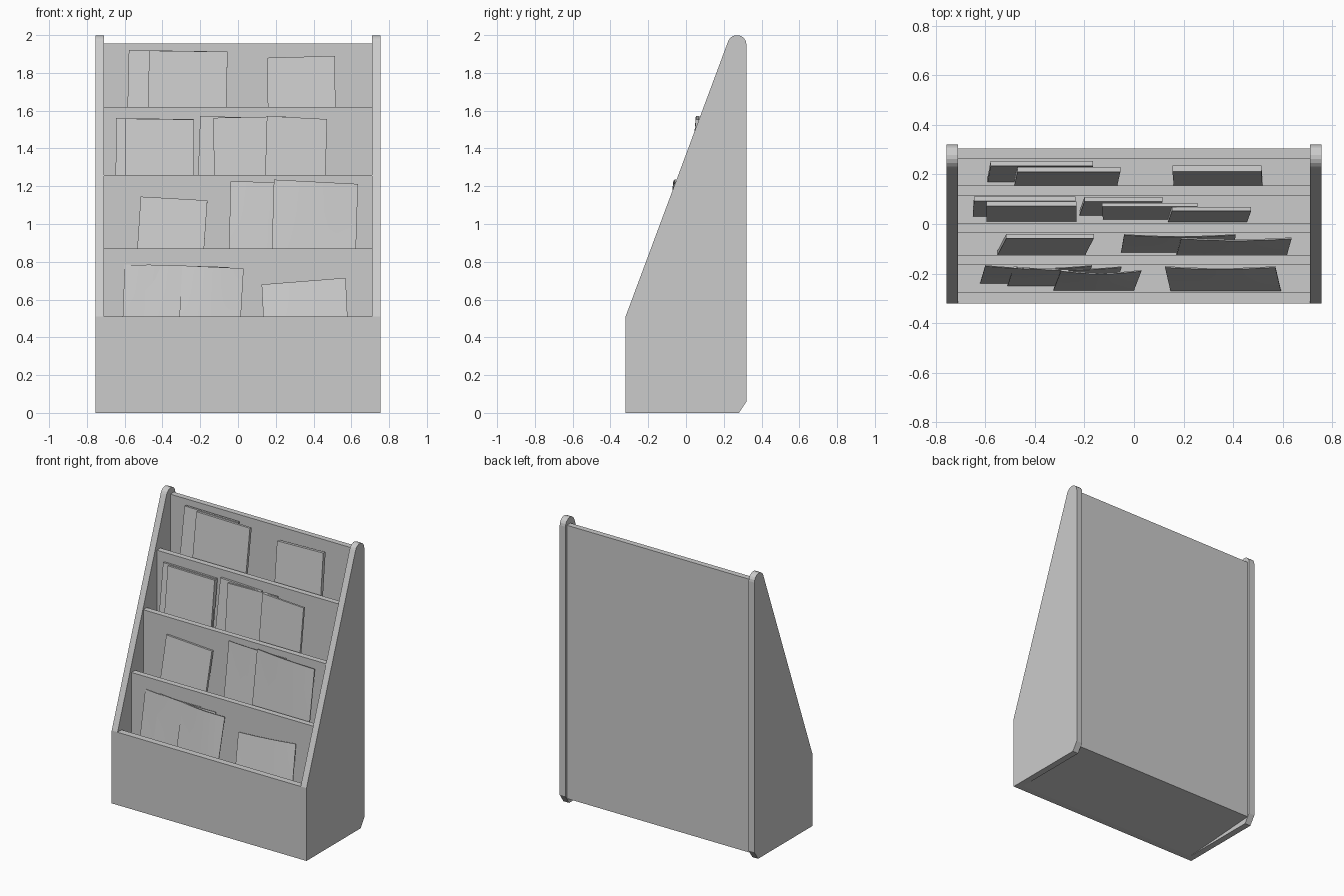
import bpy, bmesh, math

cube = bpy.data.objects.get("Cube")
if cube:
    bpy.data.objects.remove(cube, do_unlink=True)

grey = bpy.data.materials.new("plain grey")
grey.use_nodes = True
grey.diffuse_color = (0.6, 0.6, 0.6, 1)
grey.node_tree.nodes["Principled BSDF"].inputs["Base Color"].default_value = (0.6, 0.6, 0.6, 1)

INNER, OUTER = 0.71, 0.755


def add_object(name, bm):
    mesh = bpy.data.meshes.new(name)
    bm.to_mesh(mesh)
    bm.free()
    mesh.materials.append(grey)
    obj = bpy.data.objects.new(name, mesh)
    bpy.context.collection.objects.link(obj)
    return obj


def extrude_x(name, profile, x0, x1):
    """Solid made from a (y, z) profile swept from x0 to x1."""
    bm = bmesh.new()
    face = bm.faces.new([bm.verts.new((x0, y, z)) for y, z in profile])
    swept = bmesh.ops.extrude_face_region(bm, geom=[face])["geom"]
    verts = [v for v in swept if isinstance(v, bmesh.types.BMVert)]
    bmesh.ops.translate(bm, verts=verts, vec=(x1 - x0, 0, 0))
    bmesh.ops.recalc_face_normals(bm, faces=bm.faces)
    return add_object(name, bm)


def board(name, y0, y1, z0, z1):
    return extrude_x(name, [(y0, z0), (y1, z0), (y1, z1), (y0, z1)], -INNER, INNER)


def booklet(name, floor, left, right, z_left, z_right, lean, y_low, y_top, thick, bow=0):
    """Leaning booklet: top corners given, bottom shifted sideways by lean, optional bow."""
    bm = bmesh.new()
    cols = 8 if bow else 1
    rows = 4 if bow else 1
    grid = []
    for j in range(rows + 1):
        v = j / rows
        line = []
        for i in range(cols + 1):
            u = i / cols
            x = left + (right - left) * u + lean * (1 - v)
            top = z_left + (z_right - z_left) * u
            z = floor + (top - floor) * v
            y = y_low + (y_top - y_low) * v + bow * math.sin(math.pi * u) * v
            line.append(bm.verts.new((x, y, z)))
        grid.append(line)
    for a, b in zip(grid, grid[1:]):
        for i in range(cols):
            bm.faces.new((a[i], a[i + 1], b[i + 1], b[i]))
    obj = add_object(name, bm)
    solid = obj.modifiers.new("thickness", "SOLIDIFY")
    solid.thickness = thick
    solid.offset = -1
    if bow:
        for p in obj.data.polygons:
            p.use_smooth = True
        bpy.context.view_layer.objects.active = obj
        obj.select_set(True)
        bpy.ops.object.modifier_apply(modifier=solid.name)
        bpy.ops.object.shade_smooth_by_angle(angle=math.radians(35))
        obj.select_set(False)
    return obj


# Side panels with rounded top and clipped rear foot
side = [(-0.32, 0), (0.28, 0), (0.32, 0.06)]
for k in range(9):
    a = math.radians(20 * k)
    side.append((0.27 + 0.05 * math.cos(a), 1.95 + 0.05 * math.sin(a)))
side.append((-0.32, 0.51))
extrude_x("left_side", side, INNER, OUTER)
extrude_x("right_side", side, -OUTER, -INNER)

# Back, front and base
board("back_panel", 0.265, 0.305, 0.04, 1.955)
board("front_panel", -0.32, -0.275, 0, 0.51)
extrude_x("base", [(-0.275, 0), (0.305, 0.04), (0.265, 0.08), (-0.275, 0.04)], -INNER, INNER)

# Stepped dividers, each with a pocket floor behind it
fronts = [-0.32, -0.165, -0.035, 0.115, 0.265]
lips = [0.51, 0.87, 1.26, 1.62]
floors = [0.25, 0.62, 1.03, 1.4]
for n in range(4):
    if n:
        board(f"divider_{n}", fronts[n], fronts[n] + 0.04, 0.06, lips[n])
    board(f"pocket_floor_{n + 1}", fronts[n] + 0.04, fronts[n + 1], floors[n] - 0.04, floors[n])

# Booklets per pocket: left, right, z_left, z_right, lean, y_low, y_top, thickness, bow
pockets = [
    [(-0.6, -0.17, 0.785, 0.775, -0.02, -0.24, -0.17, 0.004, -0.012),
     (-0.485, -0.05, 0.785, 0.772, -0.025, -0.25, -0.175, 0.004, -0.012),
     (-0.295, 0.03, 0.78, 0.765, -0.03, -0.268, -0.19, 0.005, -0.012),
     (0.125, 0.57, 0.68, 0.715, 0.022, -0.27, -0.175, 0.005, -0.008)],
    [(-0.515, -0.162, 1.145, 1.125, -0.035, -0.125, -0.058, 0.018),
     (-0.04, 0.41, 1.225, 1.22, -0.012, -0.115, -0.045, 0.004, -0.008),
     (0.19, 0.635, 1.235, 1.212, -0.018, -0.124, -0.06, 0.006, -0.008)],
    [(-0.645, -0.235, 1.56, 1.555, -0.005, 0.03, 0.092, 0.018),
     (-0.595, -0.232, 1.558, 1.553, 0, 0.01, 0.072, 0.018),
     (-0.2, 0.115, 1.572, 1.562, -0.02, 0.035, 0.09, 0.018),
     (-0.13, 0.255, 1.562, 1.57, 0.005, 0.018, 0.07, 0.015),
     (0.153, 0.472, 1.572, 1.555, -0.016, 0.008, 0.052, 0.016)],
    [(-0.578, -0.165, 1.92, 1.915, -0.012, 0.17, 0.234, 0.02),
     (-0.47, -0.055, 1.918, 1.912, -0.012, 0.156, 0.21, 0.02),
     (0.155, 0.513, 1.88, 1.89, 0.005, 0.156, 0.211, 0.026)],
]
for n, items in enumerate(pockets):
    for k, item in enumerate(items):
        booklet(f"booklet_{n + 1}_{k + 1}", floors[n], *item)
